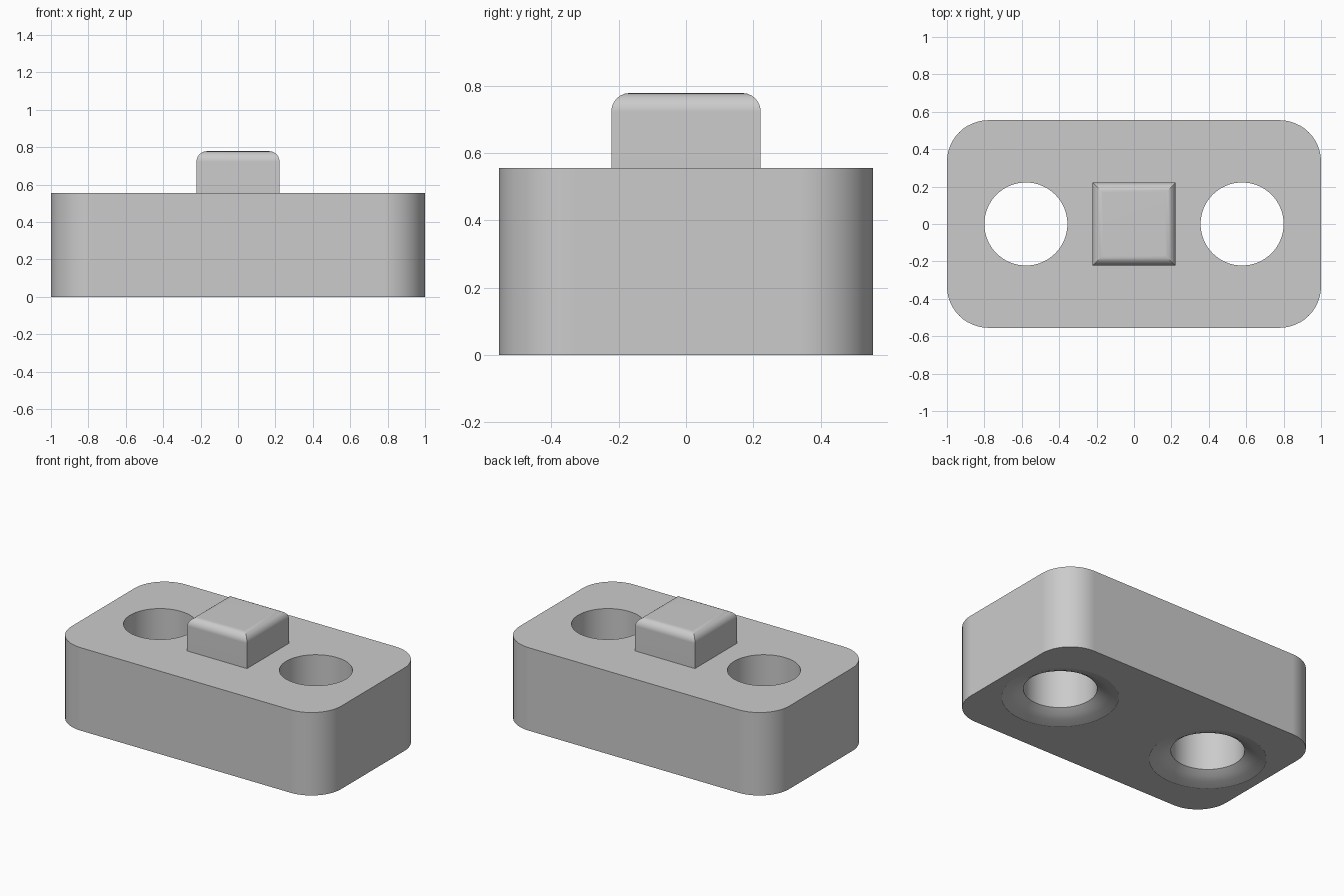
import bpy, bmesh, math
from mathutils import Vector

cube = bpy.data.objects.get("Cube")
if cube:
    bpy.data.objects.remove(cube, do_unlink=True)

grey = bpy.data.materials.new("light grey")
grey.use_nodes = True
colour = (0.6, 0.6, 0.6, 1)
grey.diffuse_color = colour
grey.node_tree.nodes["Principled BSDF"].inputs["Base Color"].default_value = colour


def make_object(name, bm):
    bmesh.ops.recalc_face_normals(bm, faces=bm.faces[:])
    mesh = bpy.data.meshes.new(name)
    bm.to_mesh(mesh)
    bm.free()
    mesh.materials.append(grey)
    obj = bpy.data.objects.new(name, mesh)
    bpy.context.collection.objects.link(obj)
    return obj


def bevelled_box(name, size, base, radius, segments, pick):
    """Box standing on height base, with the edges chosen by pick rounded."""
    bm = bmesh.new()
    bmesh.ops.create_cube(bm, size=1)
    for v in bm.verts:
        v.co = Vector((v.co.x * size[0], v.co.y * size[1],
                       (v.co.z + 0.5) * size[2] + base))
    edges = [e for e in bm.edges if pick(e.verts[0].co, e.verts[1].co)]
    bmesh.ops.bevel(bm, geom=edges, offset=radius, segments=segments,
                    profile=0.5, affect='EDGES')
    return make_object(name, bm)


def finish(obj):
    bpy.ops.object.select_all(action='DESELECT')
    obj.select_set(True)
    bpy.context.view_layer.objects.active = obj
    for mod in obj.modifiers[:]:
        bpy.ops.object.modifier_apply(modifier=mod.name)
    bpy.ops.object.shade_smooth_by_angle(angle=math.radians(30))
    normals = obj.modifiers.new("clean normals", 'WEIGHTED_NORMAL')
    normals.keep_sharp = True


WIDTH, DEPTH, HEIGHT = 2.0, 1.11, 0.556

# Block with rounded upright corners
block = bevelled_box("block", (WIDTH, DEPTH, HEIGHT), 0, 0.222, 12,
                     lambda a, b: abs(a.z - b.z) > 0.1)

# Round through holes, flared where they meet the underside
flare = [(0, -0.03), (0.38, -0.03), (0.35, 0.001), (0.30, 0.014),
         (0.26, 0.031), (0.222, 0.056), (0.222, 0.7), (0, 0.7)]
for side, x in (("left", 0.578), ("right", -0.578)):
    bm = bmesh.new()
    verts = [bm.verts.new((r, 0, z)) for r, z in flare]
    edges = [bm.edges.new(pair) for pair in zip(verts, verts[1:])]
    bmesh.ops.spin(bm, geom=verts + edges, cent=(0, 0, 0), axis=(0, 0, 1),
                   angle=math.tau, steps=64)
    bmesh.ops.remove_doubles(bm, verts=bm.verts[:], dist=0.0001)
    cutter = make_object(side + "_hole_cutter", bm)
    cutter.location.x = x
    cutter.hide_render = True
    cutter.hide_set(True)
    cut = block.modifiers.new(side + " hole", 'BOOLEAN')
    cut.operation = 'DIFFERENCE'
    cut.solver = 'EXACT'
    cut.object = cutter
finish(block)
for side in ("left", "right"):
    bpy.data.objects.remove(bpy.data.objects[side + "_hole_cutter"], do_unlink=True)

# Square peg with rounded top edges and sharp uprights
peg = bevelled_box("peg", (0.444, 0.444, 0.222), HEIGHT, 0.055, 6,
                   lambda a, b: min(a.z, b.z) > HEIGHT + 0.1)
finish(peg)
